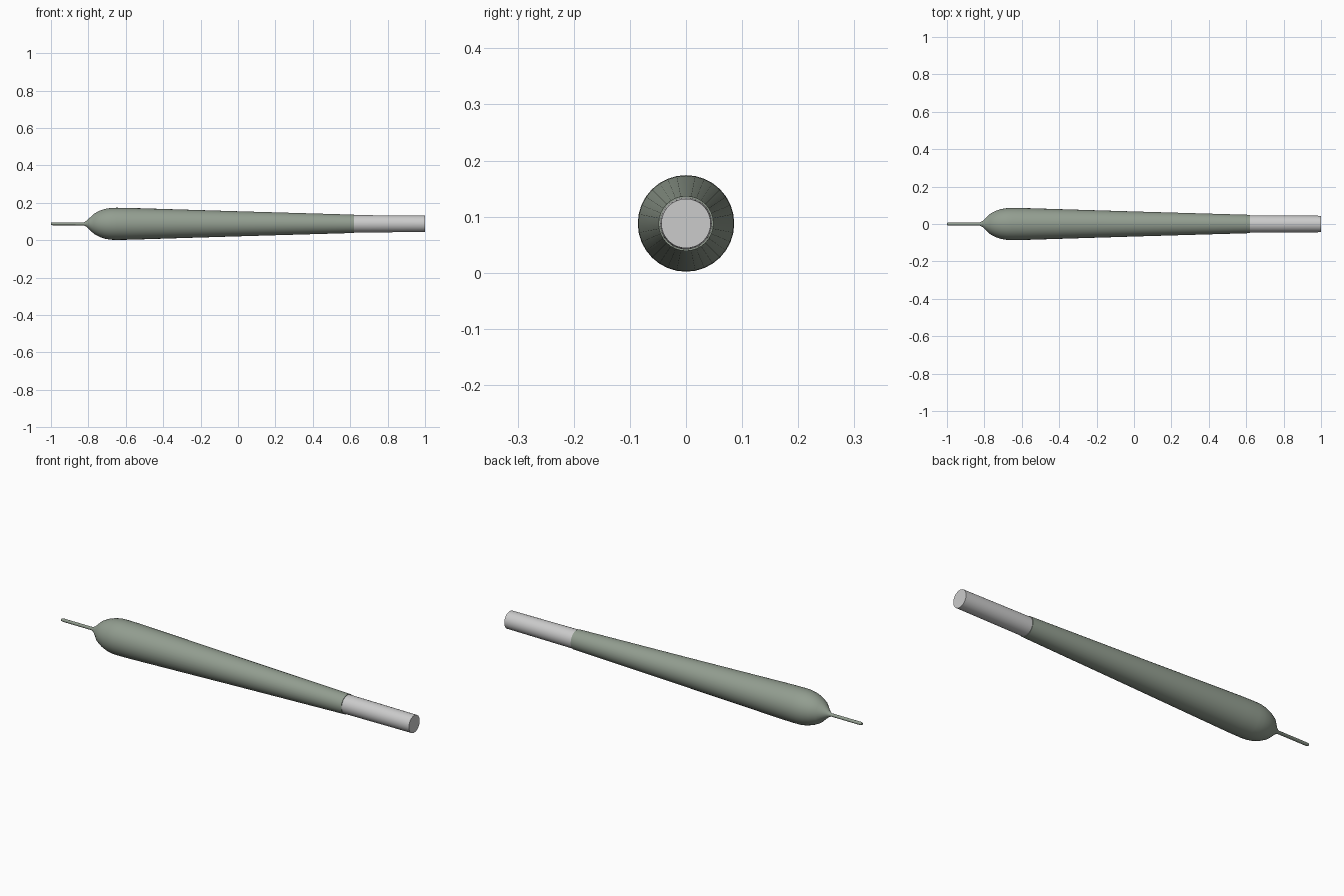
import bpy, bmesh, math

if "Cube" in bpy.data.objects:
    bpy.data.objects.remove(bpy.data.objects["Cube"])

AXIS_Z = 0.088
SIDES = 32


def lathe(name, profile, colour=None):
    """Revolve (x, radius) points around the long axis and cap both ends."""
    bm = bmesh.new()
    rings = []
    for x, r in profile:
        rings.append([bm.verts.new((x, r * math.cos(2 * math.pi * i / SIDES),
                                    AXIS_Z + r * math.sin(2 * math.pi * i / SIDES)))
                      for i in range(SIDES)])
    for a, b in zip(rings, rings[1:]):
        for i in range(SIDES):
            j = (i + 1) % SIDES
            bm.faces.new((a[i], a[j], b[j], b[i]))
    bm.faces.new(rings[0])
    bm.faces.new(rings[-1])
    bmesh.ops.recalc_face_normals(bm, faces=bm.faces)
    mesh = bpy.data.meshes.new(name)
    bm.to_mesh(mesh)
    bm.free()
    obj = bpy.data.objects.new(name, mesh)
    bpy.context.collection.objects.link(obj)
    if colour:
        mat = bpy.data.materials.new(name + "_colour")
        mat.diffuse_color = colour
        mat.use_nodes = True
        mat.node_tree.nodes["Principled BSDF"].inputs["Base Color"].default_value = mat.diffuse_color
        mesh.materials.append(mat)
    bpy.ops.object.select_all(action='DESELECT')
    obj.select_set(True)
    bpy.context.view_layer.objects.active = obj
    bpy.ops.object.shade_smooth_by_angle(angle=math.radians(35))
    return obj


# Tapered paper body with rounded shoulder and thin twisted tip
lathe("paper_body", [(-1.0, 0.006), (-0.99, 0.008), (-0.825, 0.008), (-0.81, 0.016),
                     (-0.77, 0.054), (-0.74, 0.070), (-0.71, 0.080), (-0.68, 0.085),
                     (-0.65, 0.086), (-0.58, 0.085), (0.0, 0.067), (0.62, 0.049)],
      (0.29, 0.34, 0.28, 1))

# Straight grey mouth end
lathe("filter_tip", [(0.61, 0.0465), (1.0, 0.044)])
